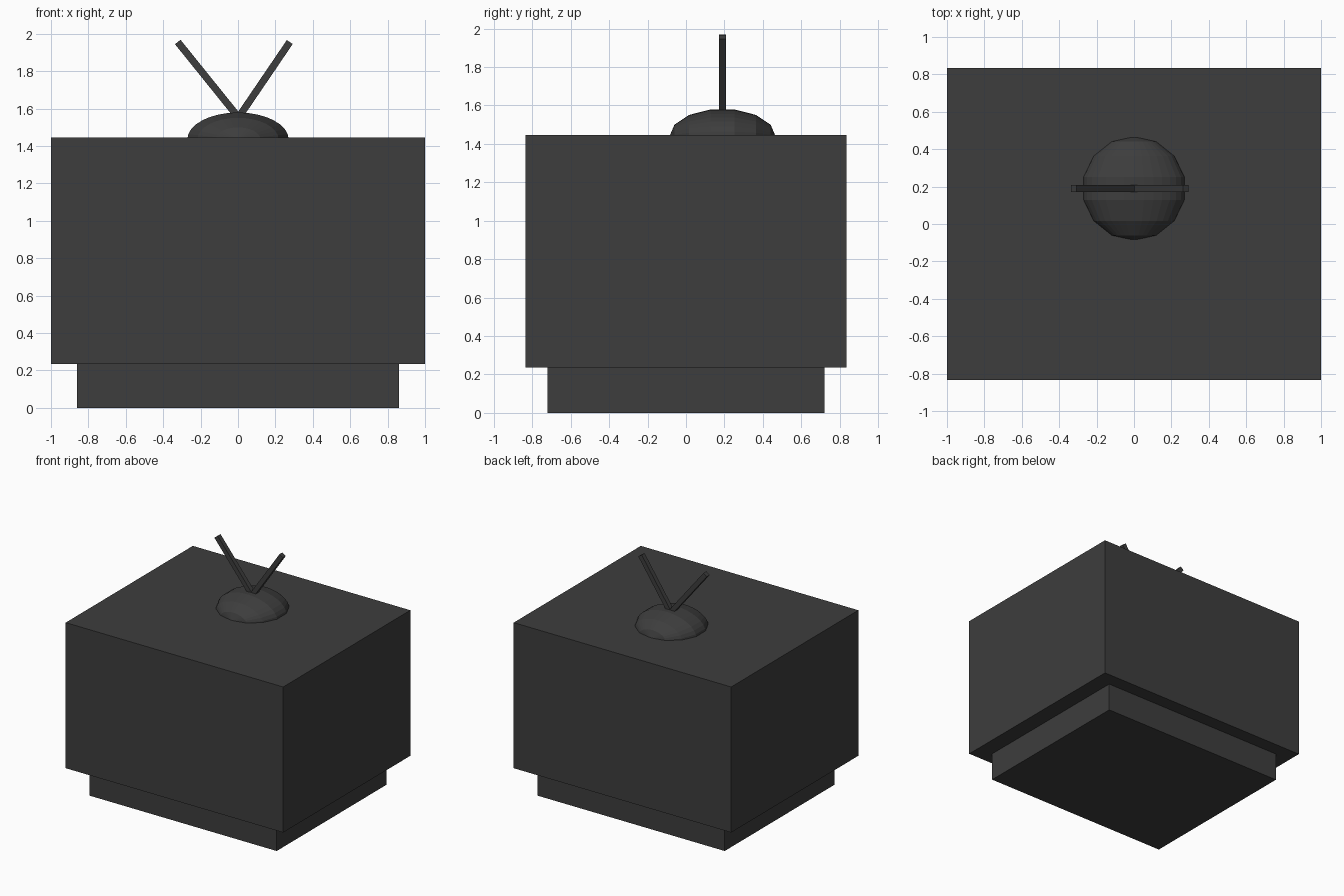
import bpy, math
from mathutils import Vector, Matrix

if "Cube" in bpy.data.objects:
    bpy.data.objects.remove(bpy.data.objects["Cube"])

charcoal = bpy.data.materials.new("charcoal plastic")
charcoal.diffuse_color = (0.047, 0.047, 0.047, 1)
charcoal.use_nodes = True
charcoal.node_tree.nodes["Principled BSDF"].inputs["Base Color"].default_value = charcoal.diffuse_color


def finish(name, matrix):
    """Name the new primitive, bake its transform and colour it."""
    ob = bpy.context.object
    ob.name = name
    ob.matrix_world = Matrix.Identity(4)
    ob.data.transform(matrix)
    ob.data.materials.append(charcoal)
    return ob


def box(name, center, size):
    bpy.ops.mesh.primitive_cube_add(size=1)
    return finish(name, Matrix.Translation(center) @ Matrix.Diagonal((*size, 1)))


def rod(name, start, end, thickness):
    """Square rod between two points."""
    a, b = Vector(start), Vector(end)
    d = b - a
    turn = Matrix.Rotation(math.atan2(d.x, d.z), 4, 'Y')
    bpy.ops.mesh.primitive_cube_add(size=1)
    return finish(name, Matrix.Translation((a + b) / 2) @ turn
                  @ Matrix.Diagonal((thickness, thickness, d.length, 1)))


# Cabinet and recessed plinth
box("plinth", (0, 0, 0.1175), (1.72, 1.44, 0.235))
box("cabinet", (0, 0, 0.84), (2.0, 1.67, 1.21))

# Flattened dome, poles facing front and back
bpy.ops.mesh.primitive_uv_sphere_add(segments=32, ring_count=7, radius=1)
finish("antenna_dome", Matrix.Translation((0, 0.19, 1.435))
       @ Matrix.Diagonal((0.278, 0.278, 0.148, 1))
       @ Matrix.Rotation(math.pi / 2, 4, 'X'))

# Two splayed antenna rods
for name, foot, tip in (("left_antenna", 0.005, -0.322), ("right_antenna", 0.001, 0.277)):
    rod(name, (foot, 0.19, 1.55), (tip, 0.19, 1.956), 0.038)
